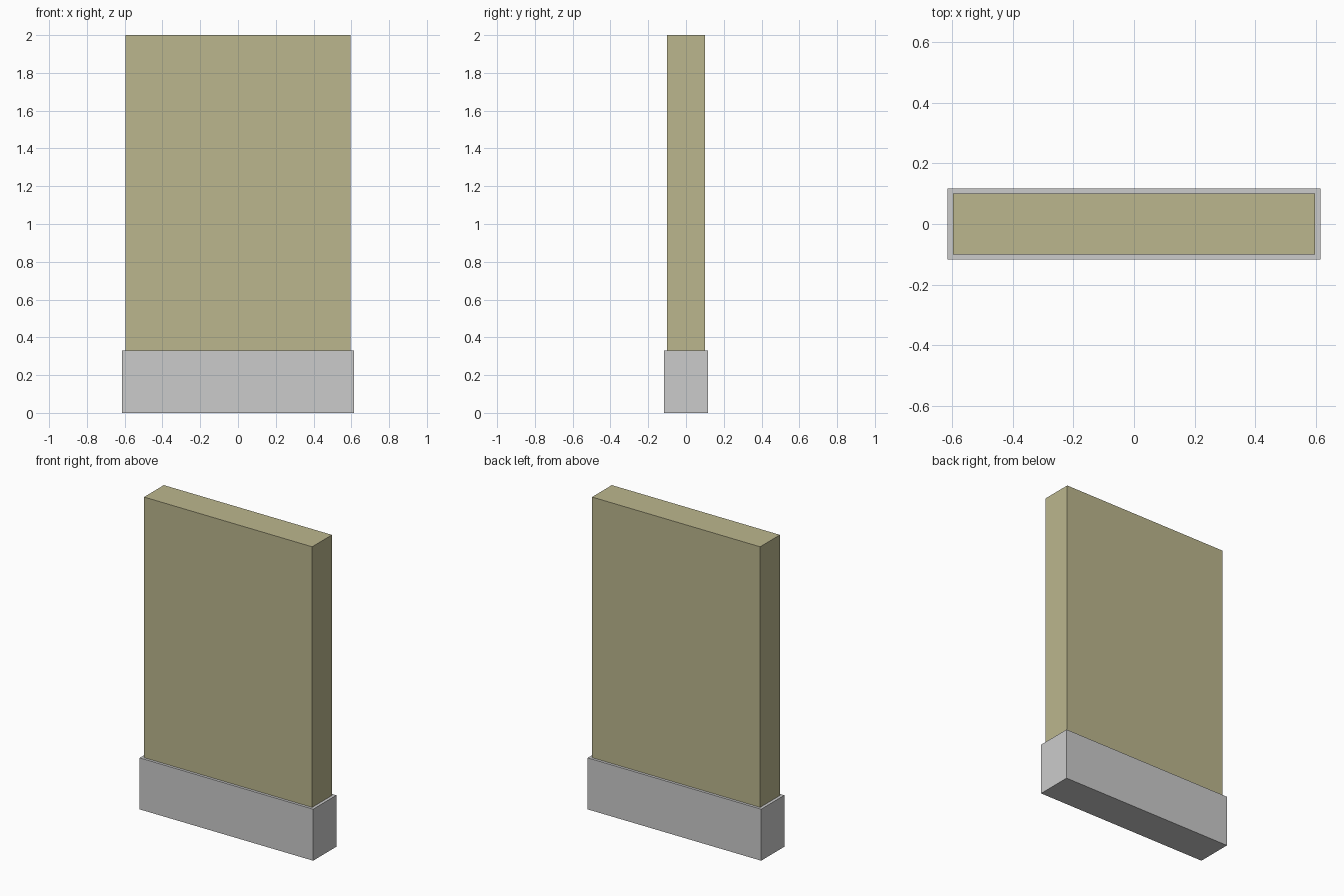
import bpy

if "Cube" in bpy.data.objects:
    bpy.data.objects.remove(bpy.data.objects["Cube"])


def box(name, width, depth, z0, z1):
    bpy.ops.mesh.primitive_cube_add(size=1, location=(0, 0, (z0 + z1) / 2))
    ob = bpy.context.object
    ob.name = name
    ob.scale = (width, depth, z1 - z0)
    bpy.ops.object.transform_apply(location=False, rotation=False, scale=True)
    return ob


# Plinth at the foot of the wall
box("base_plinth", 1.23, 0.234, 0.0, 0.33)

# Tall wall panel, standing on the plinth
panel = box("wall_panel", 1.192, 0.2, 0.33, 2.0)
mat = bpy.data.materials.new("khaki")
mat.diffuse_color = (0.50, 0.47, 0.27, 1)
mat.use_nodes = True
mat.node_tree.nodes["Principled BSDF"].inputs["Base Color"].default_value = mat.diffuse_color
panel.data.materials.append(mat)
